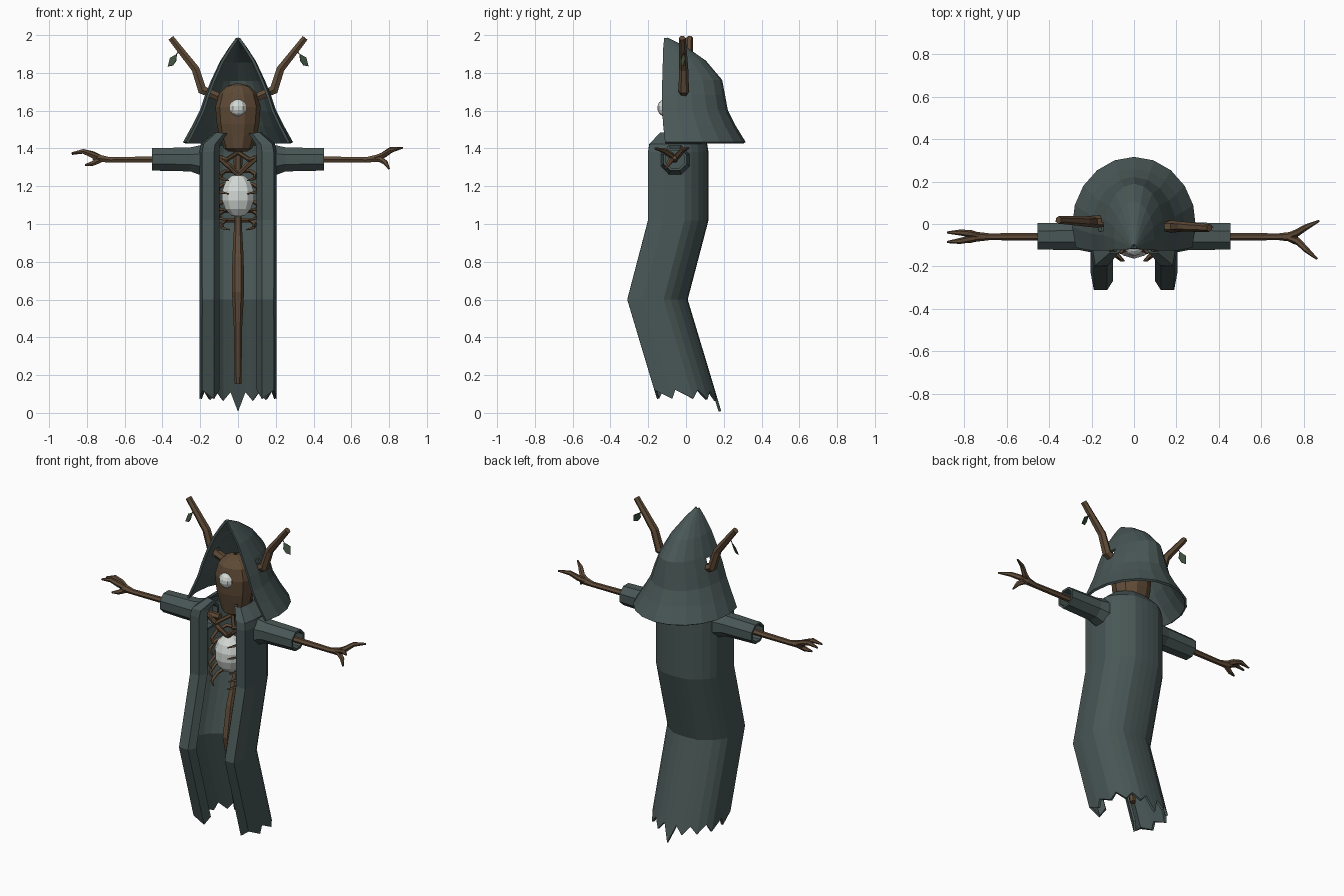
import bpy, bmesh, math
from mathutils import Vector

if "Cube" in bpy.data.objects:
    bpy.data.objects.remove(bpy.data.objects["Cube"])


def material(name, rgb):
    m = bpy.data.materials.new(name)
    m.diffuse_color = (*rgb, 1)
    m.use_nodes = True
    m.node_tree.nodes["Principled BSDF"].inputs["Base Color"].default_value = m.diffuse_color
    return m


CLOTH = material("cloth", (0.065, 0.095, 0.092))
WOOD = material("wood", (0.115, 0.07, 0.038))
PALE = material("pale", (0.65, 0.69, 0.66))
LEAF = material("leaf", (0.05, 0.085, 0.05))


def finish(name, bm, mat):
    me = bpy.data.meshes.new(name)
    bm.to_mesh(me)
    bm.free()
    ob = bpy.data.objects.new(name, me)
    bpy.context.collection.objects.link(ob)
    me.materials.append(mat)
    return ob


def loft(name, rows, mat, closed=False, thick=0.0, holes=()):
    """Skin rows of points; holes are spots where a small opening is cut."""
    bm = bmesh.new()
    vr = [[bm.verts.new(p) for p in r] for r in rows]
    n = len(rows[0])
    for a, b in zip(vr, vr[1:]):
        for i in range(n if closed else n - 1):
            j = (i + 1) % n
            bm.faces.new((a[i], a[j], b[j], b[i]))
    bmesh.ops.recalc_face_normals(bm, faces=bm.faces[:])
    for h in holes:
        f = min(bm.faces, key=lambda f: (f.calc_center_median() - Vector(h)).length)
        bmesh.ops.inset_individual(bm, faces=[f], thickness=0.022)
        bmesh.ops.delete(bm, geom=[f], context='FACES')
    ob = finish(name, bm, mat)
    if thick:
        s = ob.modifiers.new("thickness", 'SOLIDIFY')
        s.thickness = thick
        s.offset = 0
    return ob


def branch(name, pts, radii, mat=WOOD, res=1):
    """Tapered faceted tube through the points."""
    cu = bpy.data.curves.new(name, 'CURVE')
    cu.dimensions = '3D'
    cu.bevel_depth = 1
    cu.bevel_resolution = res
    cu.use_fill_caps = True
    sp = cu.splines.new('POLY')
    sp.points.add(len(pts) - 1)
    for p, co, r in zip(sp.points, pts, radii):
        p.co = (*co, 1)
        p.radius = r
    sp.use_smooth = False
    ob = bpy.data.objects.new(name, cu)
    bpy.context.collection.objects.link(ob)
    cu.materials.append(mat)
    bpy.ops.object.select_all(action='DESELECT')
    ob.select_set(True)
    bpy.context.view_layer.objects.active = ob
    bpy.ops.object.convert(target='MESH')


def ball(name, loc, scale, mat, u=10, v=7):
    bm = bmesh.new()
    bmesh.ops.create_uvsphere(bm, u_segments=u, v_segments=v, radius=1)
    for w in bm.verts:
        w.co = Vector([c * s + o for c, s, o in zip(w.co, scale, loc)])
    return finish(name, bm, mat)


# Robe: C-shaped section open at the front, bent at the knee, ragged hem
half = [(0.105, -0.155), (0.13, -0.195), (0.185, -0.195), (0.197, -0.12), (0.198, -0.09),
        (0.198, -0.01), (0.18, 0.025), (0.15, 0.06), (0.115, 0.085), (0.08, 0.105), (0.04, 0.11)]
section = [(-x, y) for x, y in half] + [(0, 0.112)] + half[::-1]
rows = []
for z, dy, s in [(1.48, 0, 0.6), (1.42, 0, 0.96), (1.38, 0, 1), (1.02, 0, 1), (0.6, -0.11, 1), (0.2, 0.01, 1)]:
    rows.append([(x * s, (y + 0.04) * s - 0.04 + dy, z) for x, y in section])
hem = []
for i, (x, y) in enumerate(section):
    z = 0.11 - 0.12 * max(0, y - 0.02) + (-0.035 if i % 2 else 0.012)
    if x == 0:
        z = 0.008
    hem.append((x, y + 0.01 + (0.2 - z) * 0.3, z))
loft("robe", rows + [hem], CLOTH, thick=0.014)

# Hood: pointed cowl flaring into a brim, open at the front
rows = []
k = math.sin(math.radians(20))
for z, w, f, b in [(1.98, 0.006, -0.115, -0.10), (1.93, 0.042, -0.12, 0.0), (1.86, 0.088, -0.122, 0.10),
                   (1.76, 0.135, -0.125, 0.185), (1.68, 0.168, -0.125, 0.20),
                   (1.60, 0.195, -0.125, 0.215), (1.52, 0.235, -0.12, 0.255), (1.43, 0.285, -0.11, 0.31)]:
    r = []
    for i in range(13):
        t = math.radians(-20 + 220 * i / 12)
        r.append((w * math.cos(t), f + (b - f) * (math.sin(t) + k) / (1 + k), z))
    rows.append(r)
loft("hood", rows, CLOTH, thick=0.014, holes=[(0.17, -0.01, 1.71), (-0.17, 0.0, 1.71)])

# Head with narrowing jaw, single round eye
prof = [(1.385, 0.05, 0.05), (1.40, 0.075, 0.075), (1.47, 0.1, 0.088), (1.53, 0.112, 0.1), (1.62, 0.12, 0.105),
        (1.69, 0.1, 0.09), (1.73, 0.06, 0.055), (1.745, 0.01, 0.01)]
loft("head", [[(a * math.cos(i * math.pi / 5), -0.025 + b * math.sin(i * math.pi / 5), z)
               for i in range(10)] for z, a, b in prof], WOOD, closed=True)
ball("eye", (0, -0.11, 1.615), (0.046, 0.042, 0.046), PALE)

# Spine and glowing heart
branch("spine", [(0, -0.02, 1.42), (0, -0.01, 1.12), (0, -0.02, 1.0), (0, -0.07, 0.82), (0, -0.10, 0.64),
                 (0, -0.07, 0.45), (0, -0.01, 0.155)], [0.025, 0.018, 0.02, 0.03, 0.032, 0.022, 0.018])
ball("heart", (0, -0.085, 1.15), (0.09, 0.08, 0.115), PALE)

for s, side in ((1, "right"), (-1, "left")):
    # Rib cage
    for i, (z, w, end) in enumerate([(1.25, 0.095, 0.05), (1.18, 0.11, 0.05), (1.09, 0.11, 0.06),
                                     (1.04, 0.105, 0.055), (0.99, 0.09, 0.045)]):
        branch(f"rib_{side}_{i}", [(0, -0.01, z + 0.03), (s * w * 0.7, -0.015, z + 0.03), (s * w, -0.07, z + 0.01),
                                   (s * w * 0.9, -0.14, z - 0.01), (s * end, -0.175, z - 0.02)],
               [0.011, 0.011, 0.011, 0.010, 0.004], res=0)
    # Collar bones
    branch(f"collar_bone_{side}", [(0, -0.10, 1.26), (s * 0.05, -0.12, 1.31), (s * 0.11, -0.12, 1.36)],
           [0.013, 0.016, 0.012])
    branch(f"shoulder_bone_{side}", [(0, -0.05, 1.38), (s * 0.06, -0.13, 1.34), (s * 0.15, -0.10, 1.37)],
           [0.012, 0.014, 0.012])
    # Sleeve
    rings = []
    for x, zc, rz, ry in [(0.15, 1.335, 0.082, 0.08), (0.20, 1.338, 0.078, 0.075), (0.25, 1.342, 0.062, 0.064),
                          (0.455, 1.342, 0.057, 0.06)]:
        rings.append([(s * x, -0.058 + ry * math.cos(math.pi / 8 + i * math.pi / 4),
                       zc + rz * math.sin(math.pi / 8 + i * math.pi / 4)) for i in range(8)])
    loft(f"sleeve_{side}", rings, CLOTH, closed=True, thick=0.014)
    # Arm
    branch(f"arm_{side}", [(s * 0.08, -0.06, 1.345), (s * 0.45, -0.06, 1.342), (s * 0.68, -0.06, 1.34),
                           (s * 0.74, -0.06, 1.348), (s * 0.77, -0.06, 1.352)],
           [0.02, 0.018, 0.016, 0.023, 0.012])
    # Antler, one slightly in front of the other
    y = -0.012 * s
    branch(f"antler_{side}", [(s * 0.07, y, 1.66), (s * 0.19, y, 1.71), (s * 0.225, y, 1.82), (s * 0.355, y * 1.6, 1.985)],
           [0.024, 0.028, 0.024, 0.018])
    # Leaf on its stalk
    branch(f"leaf_stalk_{side}", [(s * 0.30, y, 1.925), (s * 0.325, y, 1.90)], [0.004, 0.003], res=0)
    bm = bmesh.new()
    bm.faces.new([bm.verts.new((s * x, y + d, z)) for x, d, z in
                  [(0.325, 0, 1.90), (0.36, 0.012, 1.88), (0.372, 0, 1.835), (0.345, -0.008, 1.84), (0.328, -0.012, 1.865)]])
    leaf = finish(f"leaf_{side}", bm, LEAF)
    leaf.modifiers.new("thickness", 'SOLIDIFY').thickness = 0.004

# Twig fingers, the two hands posed differently
hands = {
    "right": [[(0.71, -0.06, 1.345), (0.77, -0.04, 1.365), (0.81, -0.015, 1.395), (0.872, 0.015, 1.403)],
              [(0.71, -0.06, 1.345), (0.77, -0.08, 1.365), (0.81, -0.12, 1.39), (0.862, -0.165, 1.40)],
              [(0.71, -0.06, 1.345), (0.75, -0.075, 1.345), (0.78, -0.09, 1.325), (0.80, -0.11, 1.292)]],
    "left": [[(-0.71, -0.06, 1.345), (-0.77, -0.045, 1.37), (-0.82, -0.04, 1.385), (-0.88, -0.04, 1.37)],
             [(-0.71, -0.06, 1.345), (-0.77, -0.07, 1.365), (-0.82, -0.08, 1.385), (-0.88, -0.085, 1.375)],
             [(-0.71, -0.06, 1.345), (-0.74, -0.065, 1.335), (-0.77, -0.075, 1.32), (-0.81, -0.085, 1.312)]],
}
for side, fingers in hands.items():
    for i, pts in enumerate(fingers):
        branch(f"finger_{side}_{i}", pts, [0.012, 0.017, 0.014, 0.005])
